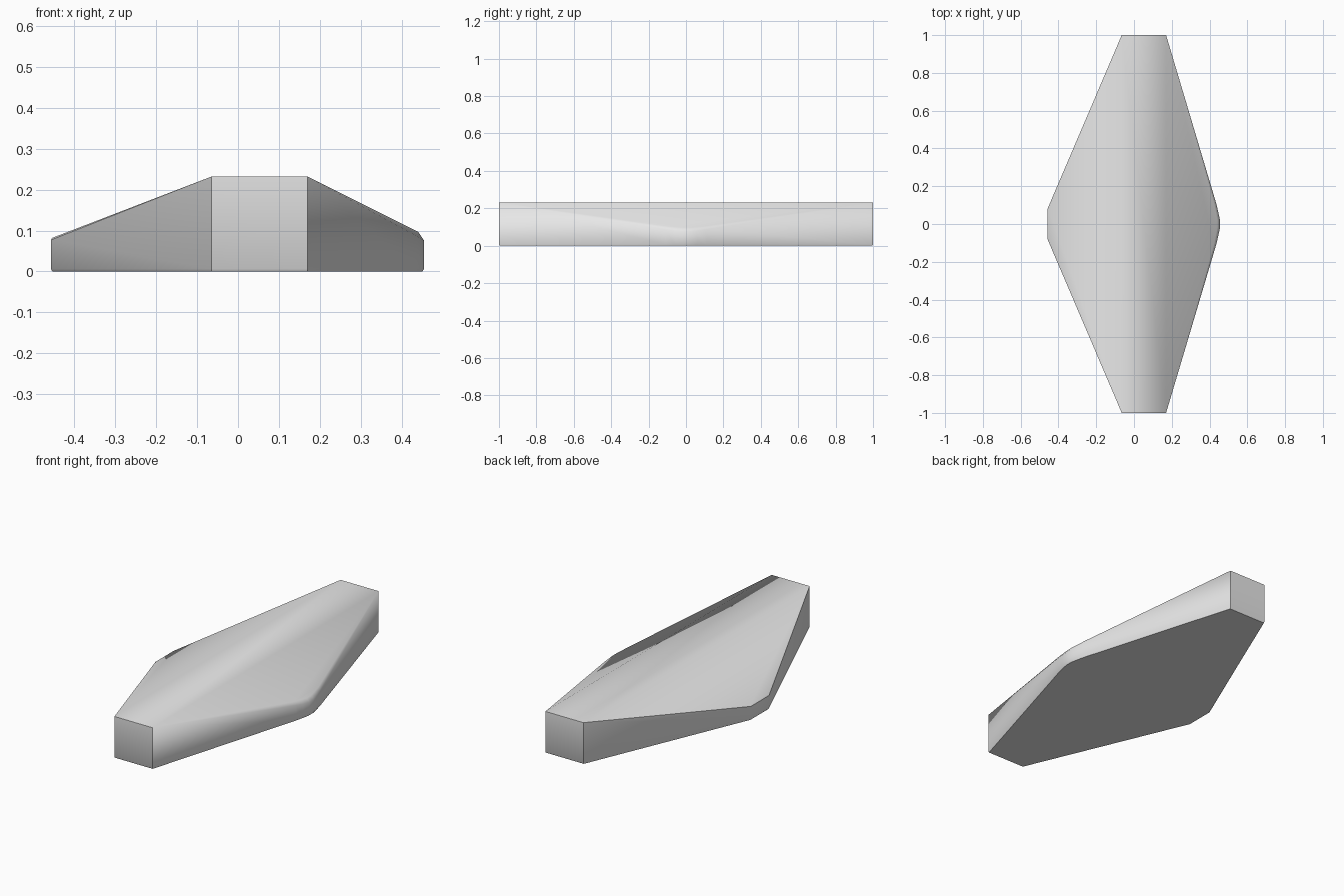
import bpy
import bmesh
import math
from mathutils import Vector

cube = bpy.data.objects.get("Cube")
if cube:
    bpy.data.objects.remove(cube, do_unlink=True)

# One plain grey finish
grey = bpy.data.materials.new("light grey")
grey.use_nodes = True
COLOUR = (0.8, 0.8, 0.8, 1.0)
grey.diffuse_color = COLOUR
grey.node_tree.nodes["Principled BSDF"].inputs["Base Color"].default_value = COLOUR

# Half outline from tail to nose: x, half width, softness of the upper rim
HALF = [(-0.458, 0.08, 0.004), (-0.065, 1.0, 0.0), (0.17, 1.0, 0.0),
        (0.435, 0.11, 0.012), (0.447, 0.06, 0.014), (0.455, 0.02, 0.014)]
HEIGHT = 0.232
FOOT = 0.006


def top_height(x):
    """Flat crown between the end faces, sloping down to both sides."""
    if x < -0.065:
        return HEIGHT - 0.385 * (-0.065 - x)
    return HEIGHT - 0.5 * max(0.0, x - 0.17)


# Closed outline, mirrored across the long axis
outline = HALF + [(x, -y, soft) for x, y, soft in reversed(HALF)]
count = len(outline)
bm = bmesh.new()


def inset(x, y, amount):
    p = Vector((x, y))
    return p - p.normalized() * amount


def ring(place):
    return [bm.verts.new(place(*point)) for point in outline]


base = ring(lambda x, y, s: (*inset(x, y, FOOT * 0.7), 0.0))
foot = ring(lambda x, y, s: (x, y, FOOT))
rim = ring(lambda x, y, s: (x, y, top_height(x) - s))


def top_point(x, y, s):
    p = inset(x, y, s)
    return (p.x, p.y, top_height(p.x))


top = ring(top_point)

# Flat underside, chamfered foot, side walls and softened rim
bm.faces.new(base)
for low, high in ((base, foot), (foot, rim), (rim, top)):
    for i in range(count):
        j = (i + 1) % count
        bm.faces.new((low[i], low[j], high[j], high[i]))

# Top skin in strips running the full length
for i in range(len(HALF) - 1):
    a, b = i, i + 1
    bm.faces.new((top[a], top[b], top[count - 1 - b], top[count - 1 - a]))

bmesh.ops.remove_doubles(bm, verts=bm.verts[:], dist=0.0001)
bmesh.ops.recalc_face_normals(bm, faces=bm.faces[:])
mesh = bpy.data.meshes.new("tapered_body")
bm.to_mesh(mesh)
bm.free()
mesh.materials.append(grey)

body = bpy.data.objects.new("tapered_body", mesh)
bpy.context.collection.objects.link(body)
bpy.ops.object.select_all(action="DESELECT")
body.select_set(True)
bpy.context.view_layer.objects.active = body
bpy.ops.object.shade_smooth_by_angle(angle=math.radians(35))
